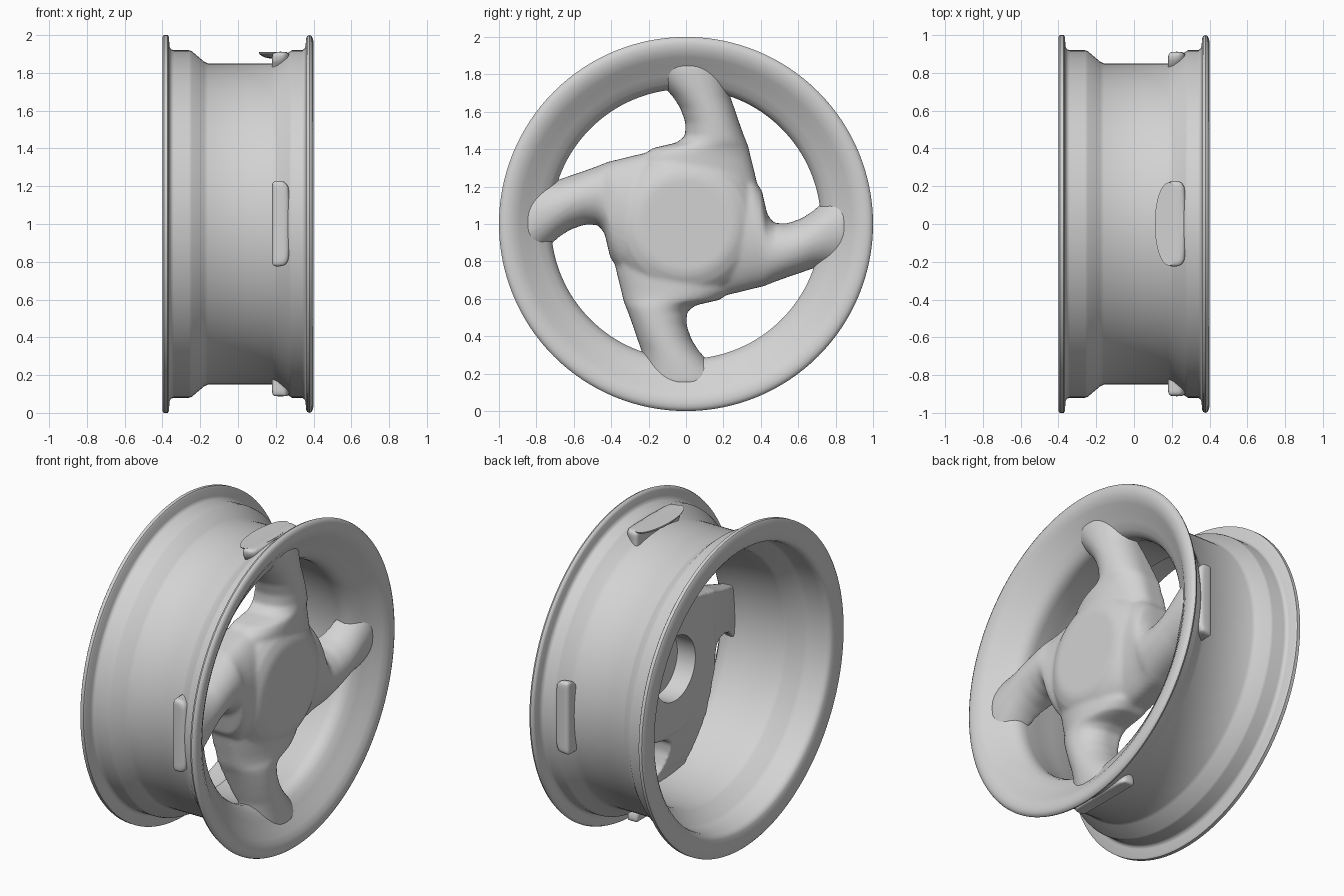
import bpy, bmesh, math
from mathutils import Matrix, Vector

cube = bpy.data.objects.get("Cube")
if cube:
    bpy.data.objects.remove(cube, do_unlink=True)

metal = bpy.data.materials.new("light_grey_metal")
metal.use_nodes = True
GREY = (0.65, 0.65, 0.65, 1)
metal.diffuse_color = GREY
metal.node_tree.nodes["Principled BSDF"].inputs["Base Color"].default_value = GREY
CENTRE = Matrix.Translation((0, 0, 1))


def finish(bm, name):
    bmesh.ops.remove_doubles(bm, verts=bm.verts, dist=1e-5)
    bmesh.ops.recalc_face_normals(bm, faces=bm.faces)
    bm.transform(CENTRE)
    mesh = bpy.data.meshes.new(name)
    bm.to_mesh(mesh)
    bm.free()
    mesh.materials.append(metal)
    obj = bpy.data.objects.new(name, mesh)
    bpy.context.collection.objects.link(obj)
    bpy.ops.object.select_all(action='DESELECT')
    obj.select_set(True)
    bpy.context.view_layer.objects.active = obj
    return obj


def bridge(bm, a, b):
    for i in range(len(a)):
        j = (i + 1) % len(a)
        bm.faces.new((a[i], a[j], b[j], b[i]))


def revolve(bm, profile, closed, steps=128):
    """Spin (x, radius) points around the axle."""
    rings = []
    for x, r in profile:
        rings.append([bm.verts.new((x, r * math.cos(t), r * math.sin(t)))
                      for t in (math.tau * k / steps for k in range(steps))])
    for a, b in zip(rings, rings[1:]):
        bridge(bm, a, b)
    if closed:
        bridge(bm, rings[-1], rings[0])
    else:
        bm.faces.new(rings[0])
        bm.faces.new(rings[-1])


# Rim: one closed section with rounded flanges, drop centre and dished face
rim_profile = [
    (-.40, .885), (-.40, .99), (-.393, 1), (-.372, 1), (-.365, .99),
    (-.363, .94), (-.355, .925), (-.34, .92), (-.26, .92), (-.245, .915),
    (-.18, .86), (-.16, .85), (.18, .85), (.21, .865), (.27, .91), (.285, .92),
    (.34, .92), (.352, .928), (.358, .945), (.36, .982), (.366, .995),
    (.378, 1), (.389, .995), (.397, .98), (.4, .96), (.394, .925), (.375, .89),
    (.345, .85), (.316, .80), (.288, .757), (.265, .735), (.235, .722), (.20, .722),
    (.10, .738), (-.02, .755), (-.14, .762), (-.165, .77),
    (-.235, .84), (-.26, .85), (-.36, .857), (-.385, .865),
]
bm = bmesh.new()
revolve(bm, rim_profile, True)
finish(bm, "rim")
bpy.ops.object.shade_smooth_by_angle(angle=math.radians(45))

# Spoke stations: radius, left edge, right edge, crest depth, back depth, squareness
SIDE = .19
HUB_BACK = .075
stations = [
    (.00, -.25, .40, .33, .075, 2), (.15, -.30, .395, .335, .075, 2),
    (.28, -.27, .365, .338, .075, 2), (.36, -.24, .345, .338, .08, 2),
    (.405, -.18, .335, .338, .085, 2), (.435, -.05, .325, .338, .09, 2),
    (.47, -.005, .31, .338, .095, 2), (.54, -.002, .285, .34, .11, 2),
    (.62, -.03, .258, .342, .132, 2), (.68, -.07, .237, .344, .155, 2),
    (.74, -.125, .23, .346, .175, 2), (.80, -.18, .23, .347, .18, 2),
    (.855, -.22, .23, .346, .18, 2), (.875, -.225, .23, .275, .18, 5),
    (.912, -.23, .23, .272, .18, 6),
]


def add_spoke(bm, turn, arc=24):
    rings = []
    for h, left, right, crest, back, power in stations:
        mid, half = (left + right) / 2, (right - left) / 2
        ring = []
        for k in range(arc + 1):
            t = math.pi * k / arc
            c, s = math.cos(t), max(0, math.sin(t))
            y = mid - half * math.copysign(abs(c) ** (2 / power), c)
            ring.append((SIDE + (crest - SIDE) * s ** (2 / power), y, h))
        ring += [(back, right, h), (back, left, h)]
        rings.append([bm.verts.new(turn @ Vector(p)) for p in ring])
    for a, b in zip(rings, rings[1:]):
        bridge(bm, a, b)
    bm.faces.new(rings[0])
    bm.faces.new(rings[-1])


# Spider: four swept spokes blended into a domed hub
bm = bmesh.new()
for k in range(4):
    add_spoke(bm, Matrix.Rotation(k * math.pi / 2, 3, 'X'))
revolve(bm, [(HUB_BACK, .40), (.20, .41), (.25, .40), (.295, .37), (.33, .33),
             (.351, .285), (.36, .25), (.36, .02)], False, 96)
spider = finish(bm, "spoked_centre")
remesh = spider.modifiers.new("blend", 'REMESH')
remesh.mode = 'VOXEL'
remesh.voxel_size = .011
soften = spider.modifiers.new("soften", 'SMOOTH')
soften.factor = .5
soften.iterations = 12

# Bearing bore sunk into the back of the hub
bm = bmesh.new()
revolve(bm, [(0, .2), (.2, .2)], False, 64)
cutter = finish(bm, "bore_cutter")
cutter.hide_render = True
bore = spider.modifiers.new("bore", 'BOOLEAN')
bore.operation = 'DIFFERENCE'
bore.object = cutter
bpy.context.view_layer.objects.active = spider
for name in ("blend", "soften", "bore"):
    bpy.ops.object.modifier_apply(modifier=name)
bpy.data.objects.remove(cutter, do_unlink=True)
spider.select_set(True)
bpy.ops.object.shade_smooth_by_angle(angle=math.radians(50))

# Thin rounded boss beside the top spoke end, flat on its outer side
bm = bmesh.new()
bmesh.ops.create_uvsphere(bm, u_segments=40, v_segments=20, radius=1)
bmesh.ops.bisect_plane(bm, geom=bm.verts[:] + bm.edges[:] + bm.faces[:],
                       plane_co=(0, 0, 0), plane_no=(0, 0, 1), clear_outer=True)
bmesh.ops.holes_fill(bm, edges=[e for e in bm.edges if e.is_boundary])
bm.transform(Matrix.Translation((.185, 0, .911)) @ Matrix.Diagonal((.075, .22, .035, 1)))
finish(bm, "top_boss")
bpy.ops.object.shade_smooth_by_angle(angle=math.radians(40))
